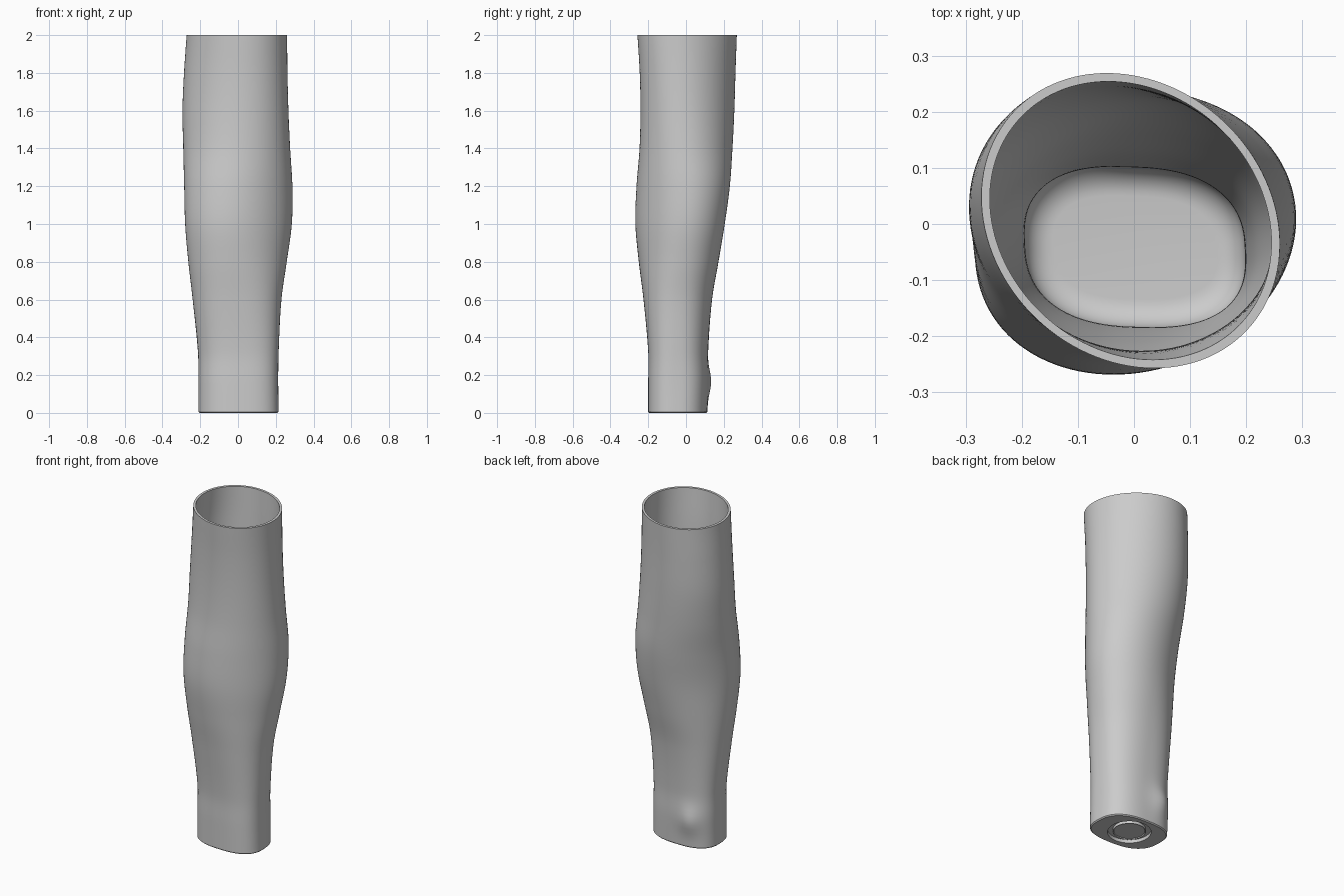
import bpy
import bmesh
from math import cos, sin, tau, exp, pi, copysign

SEGMENTS = 112
RINGS = 70
WALL = 0.015
FLOOR = 0.05
FILLET = 0.05
BASE_Y = -0.04

# Body sections: height, left, right, front, back, skew, squareness
SECTIONS = [
    (0.0, -.21, .215, -.2, .113, .1, 2.6),
    (.17, -.21, .213, -.2, .118, .1, 2.6),
    (.32, -.212, .215, -.2, .117, .1, 2.5),
    (.6, -.24, .23, -.225, .138, .02, 2.3),
    (.8, -.263, .258, -.25, .172, -.08, 2.1),
    (1.0, -.28, .285, -.268, .205, -.14, 2),
    (1.2, -.285, .288, -.262, .232, -.1, 2),
    (1.4, -.29, .276, -.246, .246, .02, 2),
    (1.6, -.294, .267, -.241, .256, .1, 2),
    (1.8, -.286, .262, -.245, .262, .14, 2),
    (2.0, -.272, .26, -.257, .269, .16, 2),
]


def section_at(z):
    """Smoothly interpolate the section values at a height."""
    last = len(SECTIONS) - 1
    i = max(k for k in range(last) if SECTIONS[k][0] <= z)
    p, q = SECTIONS[i], SECTIONS[i + 1]
    before, after = SECTIONS[max(i - 1, 0)], SECTIONS[min(i + 2, last)]
    h = q[0] - p[0]
    t = (z - p[0]) / h
    values = []
    for k in range(1, len(p)):
        m0 = (q[k] - before[k]) / (q[0] - before[0]) * h
        m1 = (after[k] - p[k]) / (after[0] - p[0]) * h
        a = 2 * p[k] - 2 * q[k] + m0 + m1
        b = 3 * (q[k] - p[k]) - 2 * m0 - m1
        values.append(((a * t + b) * t + m0) * t + p[k])
    return values


def rounded(value, power):
    return copysign(abs(value) ** (2 / power), value)


def outline(z, inset=0.0):
    """Skewed rounded loop of the body at a height."""
    left, right, front, back, skew, power = section_at(z)
    points = []
    for s in range(SEGMENTS):
        t = tau * s / SEGMENTS
        x = (left + right) / 2 + ((right - left) / 2 - inset) * rounded(cos(t + skew), power)
        y = (front + back) / 2 + ((back - front) / 2 - inset) * rounded(sin(t), power)
        # Wrist bone bump on the back
        if sin(t) > 0:
            bump = exp(-((x + .1) / .07) ** 2 - ((z - .165) / .08) ** 2) * sin(t)
            x -= .008 * bump
            y += .02 * bump
        points.append((x, y, z))
    return points


def circle(radius, z):
    angles = [tau * s / SEGMENTS for s in range(SEGMENTS)]
    return [(radius * cos(t), BASE_Y + radius * sin(t), z) for t in angles]


# Underside: centre disc, ring groove and flat foot
loops = [circle(.085, .008), circle(.09, .003), circle(.09, .02),
         circle(.12, .02), circle(.12, 0), outline(0, .006)]

# Outer wall, rim and inner wall
heights = [.006 + (2 - .006) * k / RINGS for k in range(RINGS + 1)]
loops += [outline(z) for z in heights]
loops += [outline(z, WALL) for z in reversed(heights) if z > FLOOR + FILLET]

# Rounded inner floor
for k in range(9):
    a = pi / 2 * k / 8
    loops.append(outline(FLOOR + FILLET * (1 - sin(a)), WALL + FILLET * (1 - cos(a))))

bm = bmesh.new()
rows = [[bm.verts.new(p) for p in loop] for loop in loops]
for low, high in zip(rows, rows[1:]):
    for s in range(SEGMENTS):
        n = (s + 1) % SEGMENTS
        bm.faces.new((low[s], low[n], high[n], high[s]))
bm.faces.new(list(reversed(rows[0])))
bm.faces.new(rows[-1])
bmesh.ops.recalc_face_normals(bm, faces=bm.faces)

mesh = bpy.data.meshes.new("forearm_sleeve")
bm.to_mesh(mesh)
bm.free()

default = bpy.data.objects.get("Cube")
if default:
    bpy.data.objects.remove(default, do_unlink=True)

sleeve = bpy.data.objects.new("forearm_sleeve", mesh)
bpy.context.collection.objects.link(sleeve)

# Plain grey finish
grey = bpy.data.materials.new("plain_grey")
grey.use_nodes = True
colour = (.6, .6, .6, 1)
grey.diffuse_color = colour
grey.node_tree.nodes["Principled BSDF"].inputs["Base Color"].default_value = colour
mesh.materials.append(grey)

bpy.ops.object.select_all(action="DESELECT")
sleeve.select_set(True)
bpy.context.view_layer.objects.active = sleeve
bpy.ops.object.shade_smooth_by_angle(angle=pi / 6)
